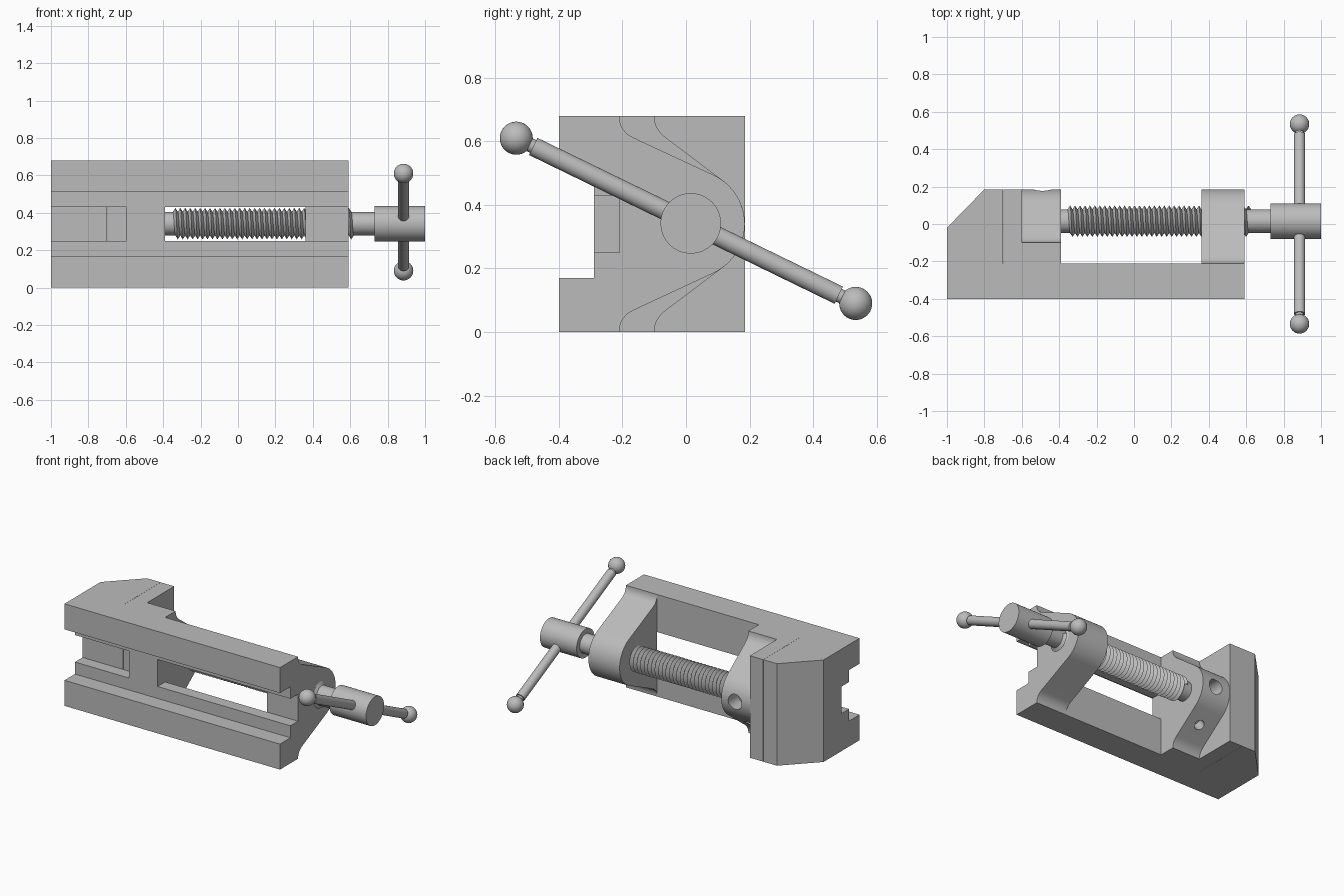
import bpy, bmesh, math
from mathutils import Vector

cube = bpy.data.objects.get("Cube")
if cube:
    bpy.data.objects.remove(cube, do_unlink=True)

steel = bpy.data.materials.new("plain_grey_steel")
steel.use_nodes = True
GREY = (0.5, 0.5, 0.5, 1)
steel.diffuse_color = GREY
steel.node_tree.nodes["Principled BSDF"].inputs["Base Color"].default_value = GREY

AXIS_Y, AXIS_Z = 0.015, 0.342     # screw centre line
HEIGHT = 0.68
MID = HEIGHT / 2


def finish(name, bm, recalc=True):
    if recalc:
        bmesh.ops.recalc_face_normals(bm, faces=bm.faces)
    mesh = bpy.data.meshes.new(name)
    bm.to_mesh(mesh)
    bm.free()
    mesh.materials.append(steel)
    ob = bpy.data.objects.new(name, mesh)
    bpy.context.collection.objects.link(ob)
    return ob


def activate(ob):
    bpy.ops.object.select_all(action='DESELECT')
    ob.select_set(True)
    bpy.context.view_layer.objects.active = ob


def smooth(ob, angle=30):
    activate(ob)
    bpy.ops.object.shade_smooth_by_angle(angle=math.radians(angle))


def prism(name, points, lo, hi, along="x"):
    """Extrude a yz profile along x, or an xy profile along z."""
    bm = bmesh.new()
    place = (lambda a, b, t: (t, a, b)) if along == "x" else (lambda a, b, t: (a, b, t))
    near = [bm.verts.new(place(a, b, lo)) for a, b in points]
    far = [bm.verts.new(place(a, b, hi)) for a, b in points]
    bm.faces.new(near)
    bm.faces.new(far[::-1])
    for i in range(len(points)):
        j = (i + 1) % len(points)
        bm.faces.new((near[i], near[j], far[j], far[i]))
    return finish(name, bm)


def box_profile(a0, a1, b0, b1):
    return [(a0, b0), (a1, b0), (a1, b1), (a0, b1)]


def rod(name, start, end, radius, sides=40):
    start, end = Vector(start), Vector(end)
    bm = bmesh.new()
    bmesh.ops.create_cone(bm, cap_ends=True, segments=sides, radius1=radius,
                          radius2=radius, depth=(end - start).length)
    turn = (end - start).to_track_quat('Z', 'Y').to_matrix().to_4x4()
    turn.translation = (start + end) / 2
    bmesh.ops.transform(bm, matrix=turn, verts=bm.verts)
    ob = finish(name, bm)
    smooth(ob)
    return ob


def combine(target, others, operation):
    activate(target)
    for other in others:
        mod = target.modifiers.new("combine", 'BOOLEAN')
        mod.operation, mod.solver, mod.object = operation, 'EXACT', other
        bpy.ops.object.modifier_apply(modifier=mod.name)
        bpy.data.objects.remove(other, do_unlink=True)


def boss_profile(base_y, tilt, fillet, radius=0.17):
    """Round boss on sloping shoulders that flow into a flat base."""
    normal = Vector((math.cos(tilt), math.sin(tilt)))
    slope = Vector((-normal.y, normal.x))
    touch = Vector((AXIS_Y, MID)) + normal * radius
    corner = touch + slope * ((base_y - touch.x) / slope.x)
    begin = Vector((base_y, HEIGHT))
    end = corner - slope * fillet
    half = []
    for i in range(9):
        t = i / 8
        half.append(begin * (1 - t) ** 2 + corner * 2 * t * (1 - t) + end * t * t)
    for i in range(13):
        a = tilt * (1 - i / 12)
        half.append(Vector((AXIS_Y + radius * math.cos(a), MID + radius * math.sin(a))))
    upper = [(p.x, p.y) for p in half]
    return upper + [(y, HEIGHT - z) for y, z in upper[-2::-1]]


# Body: two stepped rails, fixed jaw and screw support
rail = [(-0.40, 0), (-0.21, 0), (-0.21, 0.25), (-0.29, 0.25), (-0.29, 0.17), (-0.40, 0.17)]
body = prism("vise_body", rail, -1, 0.59)
upper_rail = prism("upper_rail", [(y, HEIGHT - z) for y, z in rail], -1, 0.59)
fixed_jaw = prism("fixed_jaw", [(-1, -0.21), (-0.70, -0.21), (-0.70, 0.185),
                                (-0.80, 0.185), (-1, -0.02)], 0, HEIGHT, "z")
support = prism("screw_support", boss_profile(-0.21, math.radians(65), 0.05), 0.36, 0.59)
combine(body, [fixed_jaw, upper_rail, support], 'UNION')
smooth(body, 20)

# Sliding jaw: flat plate, rounded back and guide key, with two holes
jaw = prism("sliding_jaw", box_profile(-0.21, 0.185, 0, HEIGHT), -0.699, -0.60)
back = boss_profile(-0.10, math.radians(53), 0.045)
jaw_back = prism("jaw_back", back + [(-0.21, 0), (-0.21, HEIGHT)], -0.60, -0.39)
key = prism("guide_key", box_profile(-0.29, -0.21, 0.25, 0.43), -0.60, -0.39)
combine(jaw, [jaw_back, key], 'UNION')
top_hole = rod("top_hole", (-0.49, 0.08, MID), (-0.49, 0.3, MID), 0.05, 32)
slope_spot = Vector((-0.49, 0.03, 0.139))
slope_out = Vector((0, 0.6, -0.8))
side_hole = rod("side_hole", slope_spot - slope_out * 0.07, slope_spot + slope_out * 0.1, 0.032, 32)
combine(jaw, [top_hole, side_hole], 'DIFFERENCE')
smooth(jaw, 20)


# Screw: plain core, helical thread and hub
def on_axis(x):
    return (x, AXIS_Y, AXIS_Z)


rod("screw_core", on_axis(-0.42), on_axis(0.75), 0.063)
rod("handle_hub", on_axis(0.73), on_axis(1.0), 0.095, 64)

PITCH, TURNS, STEPS = 0.0265, 37, 32
bm = bmesh.new()
roots, crests = [], []
for i in range(TURNS * STEPS + 1):
    a = 2 * math.pi * i / STEPS
    x = -0.355 + PITCH * i / STEPS
    for ring, r, shift in ((roots, 0.0635, 0), (crests, 0.084, PITCH / 2)):
        ring.append(bm.verts.new((x + shift, AXIS_Y + r * math.cos(a), AXIS_Z + r * math.sin(a))))
for i in range((TURNS - 1) * STEPS):
    bm.faces.new((roots[i], roots[i + 1], crests[i + 1], crests[i]))
    bm.faces.new((crests[i], crests[i + 1], roots[i + STEPS + 1], roots[i + STEPS]))
bmesh.ops.delete(bm, geom=[v for v in bm.verts if not v.link_faces], context='VERTS')
smooth(finish("screw_thread", bm, recalc=False), 30)

# Handle: sliding bar with a neck and ball at each end
centre = Vector((0.885, 0, 0.35))
reach = Vector((0, 0.534, -0.26))
rod("handle_bar", centre - reach * 0.9, centre + reach * 0.9, 0.03)
for side, sign in (("front", -1), ("back", 1)):
    tip = centre + reach * sign
    rod(side + "_handle_neck", centre + reach * sign * 0.88, tip, 0.022)
    bm = bmesh.new()
    bmesh.ops.create_uvsphere(bm, u_segments=32, v_segments=20, radius=0.052)
    bmesh.ops.translate(bm, vec=tip, verts=bm.verts)
    smooth(finish(side + "_handle_ball", bm))
